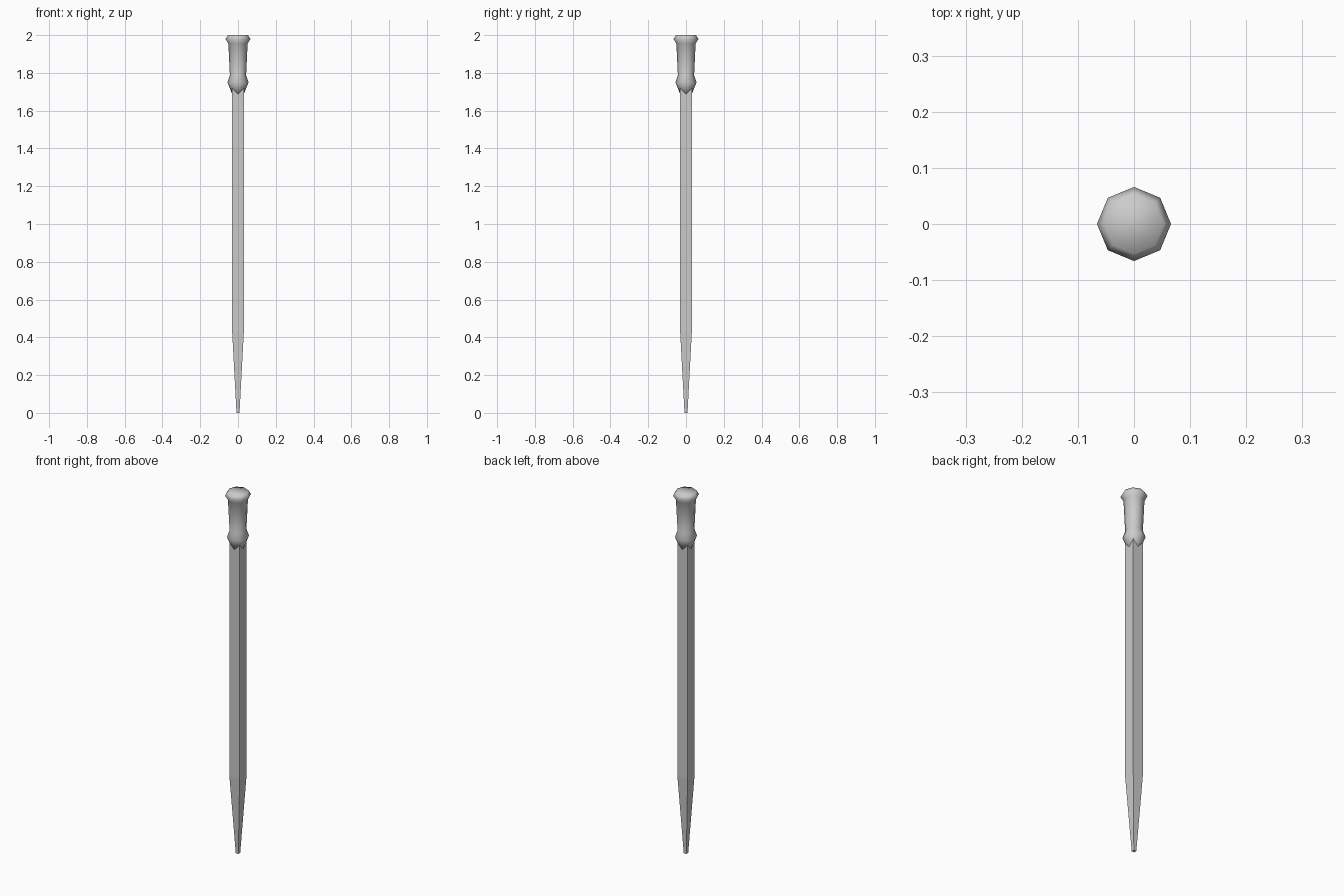
import bpy, bmesh
from math import cos, sin, pi

if "Cube" in bpy.data.objects:
    bpy.data.objects.remove(bpy.data.objects["Cube"])


def lathe(name, profile, sides, start=0.0, smooth=False):
    """Stack rings of (radius, height) into a closed solid."""
    bm = bmesh.new()
    rings = []
    for r, z in profile:
        angles = [start + 2 * pi * i / sides for i in range(sides)]
        rings.append([bm.verts.new((r * cos(a), r * sin(a), z)) for a in angles])
    for low, high in zip(rings, rings[1:]):
        for i in range(sides):
            j = (i + 1) % sides
            bm.faces.new((low[i], low[j], high[j], high[i])).smooth = smooth
    caps = [bm.faces.new(rings[0][::-1]), bm.faces.new(rings[-1])]
    for cap in caps:
        cap.smooth = smooth
    mesh = bpy.data.meshes.new(name)
    bm.to_mesh(mesh)
    bm.free()
    obj = bpy.data.objects.new(name, mesh)
    bpy.context.collection.objects.link(obj)
    return obj


# Square shaft tapering to a narrow tip, faces square to the axes
diag = 2 ** 0.5
lathe("square_shaft",
      [(0.008 * diag, 0.0), (0.031 * diag, 0.43), (0.031 * diag, 1.725)],
      4, start=pi / 4)

# Eight-sided handle with a lower collar and a flared pommel
lathe("handle",
      [(0.031, 1.687), (0.056, 1.75), (0.043, 1.787), (0.051, 1.955),
       (0.066, 1.979), (0.053, 2.0)],
      8, smooth=True)
